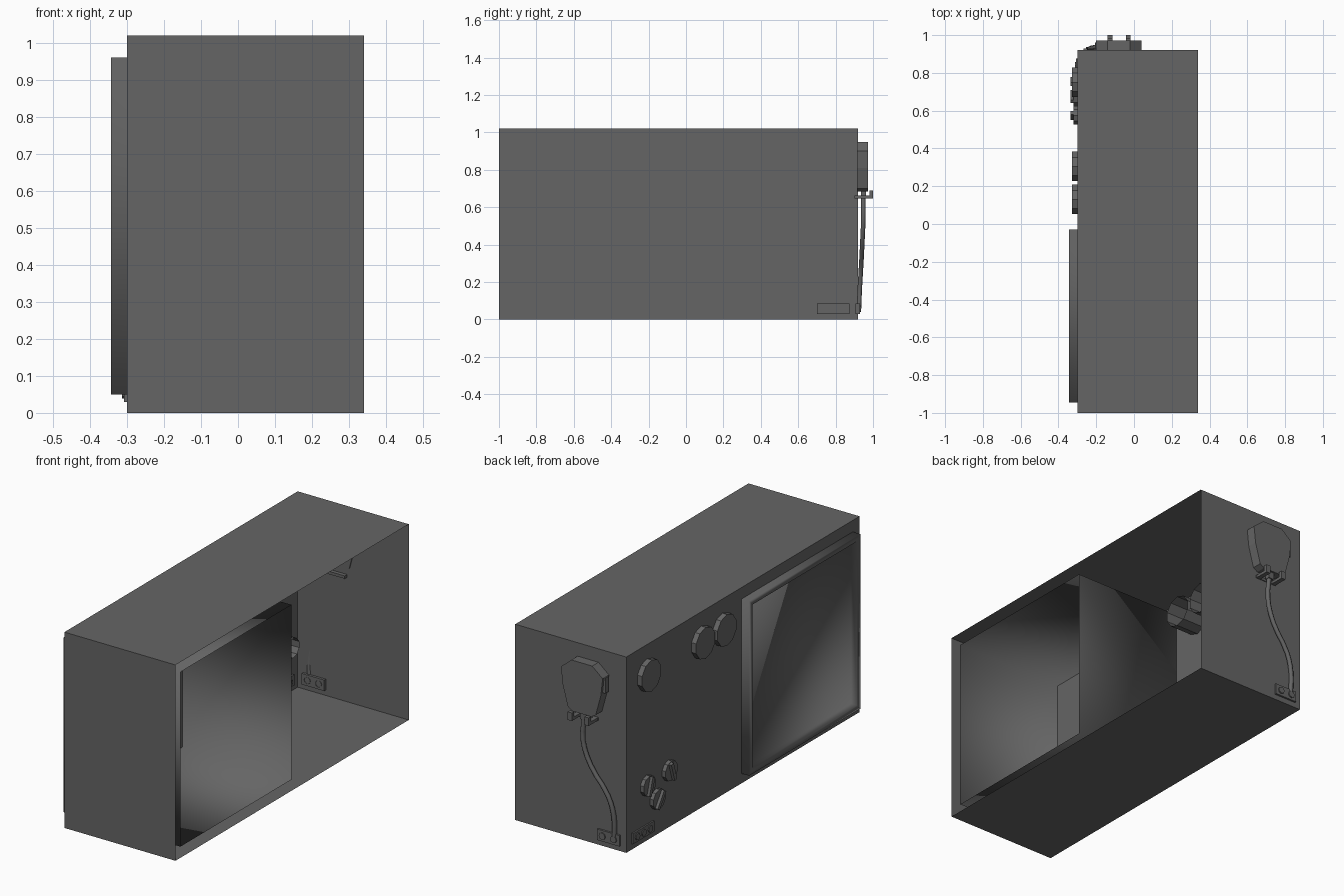
import bpy, bmesh, math
from mathutils import Matrix, Vector

if "Cube" in bpy.data.objects:
    bpy.data.objects.remove(bpy.data.objects["Cube"])

grey = bpy.data.materials.new("dark_grey")
grey.diffuse_color = (0.13, 0.13, 0.13, 1)
grey.use_nodes = True
grey.node_tree.nodes["Principled BSDF"].inputs["Base Color"].default_value = grey.diffuse_color


def finish(bm, name, smooth=False, fix=True):
    if fix:
        bmesh.ops.recalc_face_normals(bm, faces=bm.faces)
    me = bpy.data.meshes.new(name)
    bm.to_mesh(me)
    bm.free()
    ob = bpy.data.objects.new(name, me)
    bpy.context.collection.objects.link(ob)
    me.materials.append(grey)
    for p in me.polygons:
        p.use_smooth = smooth
    return ob


def add_box(bm, lo, hi):
    lo, hi = Vector(lo), Vector(hi)
    m = Matrix.Translation((lo + hi) / 2) @ Matrix.Diagonal((*(hi - lo), 1))
    return bmesh.ops.create_cube(bm, size=1, matrix=m)["verts"]


def add_tube(bm, base, axis, length, r, sides):
    """Cylinder with a closed outer end and an open inner end."""
    axis = Vector(axis)
    rot = axis.to_track_quat('Z', 'Y').to_matrix().to_4x4()
    m = Matrix.Translation(Vector(base) + axis * length / 2) @ rot
    vs = bmesh.ops.create_cone(bm, cap_ends=True, segments=sides, radius1=r,
                               radius2=r, depth=length, matrix=m)["verts"]
    faces = {f for v in vs for f in v.link_faces}
    inner = min(faces, key=lambda f: f.calc_center_median().dot(axis))
    bmesh.ops.delete(bm, geom=[inner], context='FACES_ONLY')


def open_back(bm):
    back = max(bm.faces, key=lambda f: f.calc_center_median().x)
    bmesh.ops.delete(bm, geom=[back], context='FACES_ONLY')


# Cabinet: thin shell, open on the +x side
bm = bmesh.new()
add_box(bm, (-0.30, -1.0, 0), (0.34, 0.92, 1.02))
open_back(bm)
finish(bm, "cabinet", fix=False)

# Screen housing: deep open-backed box with a rim and a recessed screen
bm = bmesh.new()
add_box(bm, (-0.343, -0.945, 0.05), (0.33, -0.03, 0.96))
open_back(bm)
front = min(bm.faces, key=lambda f: f.calc_center_median().x)
bmesh.ops.inset_region(bm, faces=[front], thickness=0.04)
r = bmesh.ops.extrude_discrete_faces(bm, faces=[front])
bm.free()
bm = bmesh.new()
add_box(bm, (-0.343, -0.945, 0.05), (0.33, -0.03, 0.96))
open_back(bm)
front = min(bm.faces, key=lambda f: f.calc_center_median().x)
bmesh.ops.inset_region(bm, faces=[front], thickness=0.04)
bmesh.ops.inset_region(bm, faces=[front], thickness=0.002, depth=-0.032)
finish(bm, "screen_housing", smooth=True, fix=False)

# Large round knobs along the top of the panel
for i, y in enumerate((0.13, 0.305, 0.75)):
    bm = bmesh.new()
    add_tube(bm, (-0.17, y, 0.865), (-1, 0, 0), 0.157, 0.082, 10)
    finish(bm, f"large_knob_{i + 1}", fix=False)

# Small dials, each with a raised grip bar
for i, (y, z, tilt) in enumerate(((0.755, 0.29, 0.3), (0.575, 0.30, -0.3), (0.675, 0.19, 0.6))):
    bm = bmesh.new()
    add_tube(bm, (-0.21, y, z), (-1, 0, 0), 0.11, 0.052, 10)
    bar = add_box(bm, (-0.335, y - 0.01, z - 0.048), (-0.318, y + 0.01, z + 0.048))
    bmesh.ops.rotate(bm, verts=bar, cent=(0, y, z), matrix=Matrix.Rotation(tilt, 3, 'X'))
    finish(bm, f"dial_{i + 1}", fix=False)

# Socket plate on the panel (three jacks)
bm = bmesh.new()
add_box(bm, (-0.308, 0.70, 0.03), (-0.288, 0.875, 0.085))
for y in (0.735, 0.788, 0.84):
    add_tube(bm, (-0.285, y, 0.057), (-1, 0, 0), 0.028, 0.018, 8)
finish(bm, "panel_sockets", fix=False)

# Socket plate on the +y end (two jacks)
bm = bmesh.new()
add_box(bm, (-0.268, 0.907, 0.028), (-0.138, 0.93, 0.085))
for x in (-0.235, -0.17):
    add_tube(bm, (x, 0.905, 0.057), (0, 1, 0), 0.031, 0.018, 8)
finish(bm, "end_sockets", fix=False)

# Hand microphone: shield-shaped body extruded outwards
half = [(0.06, 0.95), (0.12, 0.90), (0.11, 0.81), (0.08, 0.70), (0.055, 0.685)]
outline = [(-0.08 + x, z) for x, z in half] + [(-0.08 - x, z) for x, z in reversed(half)]
bm = bmesh.new()
face = bm.faces.new([bm.verts.new((x, 0.915, z)) for x, z in outline])
ext = bmesh.ops.extrude_face_region(bm, geom=[face])["geom"]
bmesh.ops.translate(bm, verts=[v for v in ext if isinstance(v, bmesh.types.BMVert)], vec=(0, 0.057, 0))
finish(bm, "microphone_body")

# Push-to-talk button on the side of the microphone
bm = bmesh.new()
add_box(bm, (-0.207, 0.935, 0.82), (-0.18, 0.96, 0.90))
finish(bm, "microphone_button")

# Microphone holder: shelf with two upturned prongs
bm = bmesh.new()
add_box(bm, (-0.14, 0.90, 0.648), (-0.015, 0.925, 0.663))
for x in (-0.127, -0.03):
    add_box(bm, (x - 0.012, 0.90, 0.648), (x + 0.012, 1.0, 0.663))
    add_box(bm, (x - 0.012, 0.98, 0.655), (x + 0.012, 1.0, 0.69))
finish(bm, "microphone_holder")

# Cable stem under the microphone
bm = bmesh.new()
add_box(bm, (-0.096, 0.935, 0.65), (-0.064, 0.962, 0.695))
finish(bm, "cable_stem")

# Cable from the microphone down to the end socket
path = [(-0.08, 0.948, 0.67), (-0.07, 0.948, 0.54), (-0.11, 0.943, 0.416),
        (-0.205, 0.936, 0.28), (-0.235, 0.93, 0.18), (-0.235, 0.925, 0.06)]
cu = bpy.data.curves.new("cable", 'CURVE')
cu.dimensions = '3D'
cu.bevel_depth = 0.012
cu.bevel_resolution = 1
cu.resolution_u = 3
cu.use_fill_caps = True
sp = cu.splines.new('BEZIER')
sp.bezier_points.add(len(path) - 1)
for p, co in zip(sp.bezier_points, path):
    p.co = co
    p.handle_left_type = p.handle_right_type = 'AUTO'
cable = bpy.data.objects.new("cable", cu)
cu.materials.append(grey)
bpy.context.collection.objects.link(cable)
